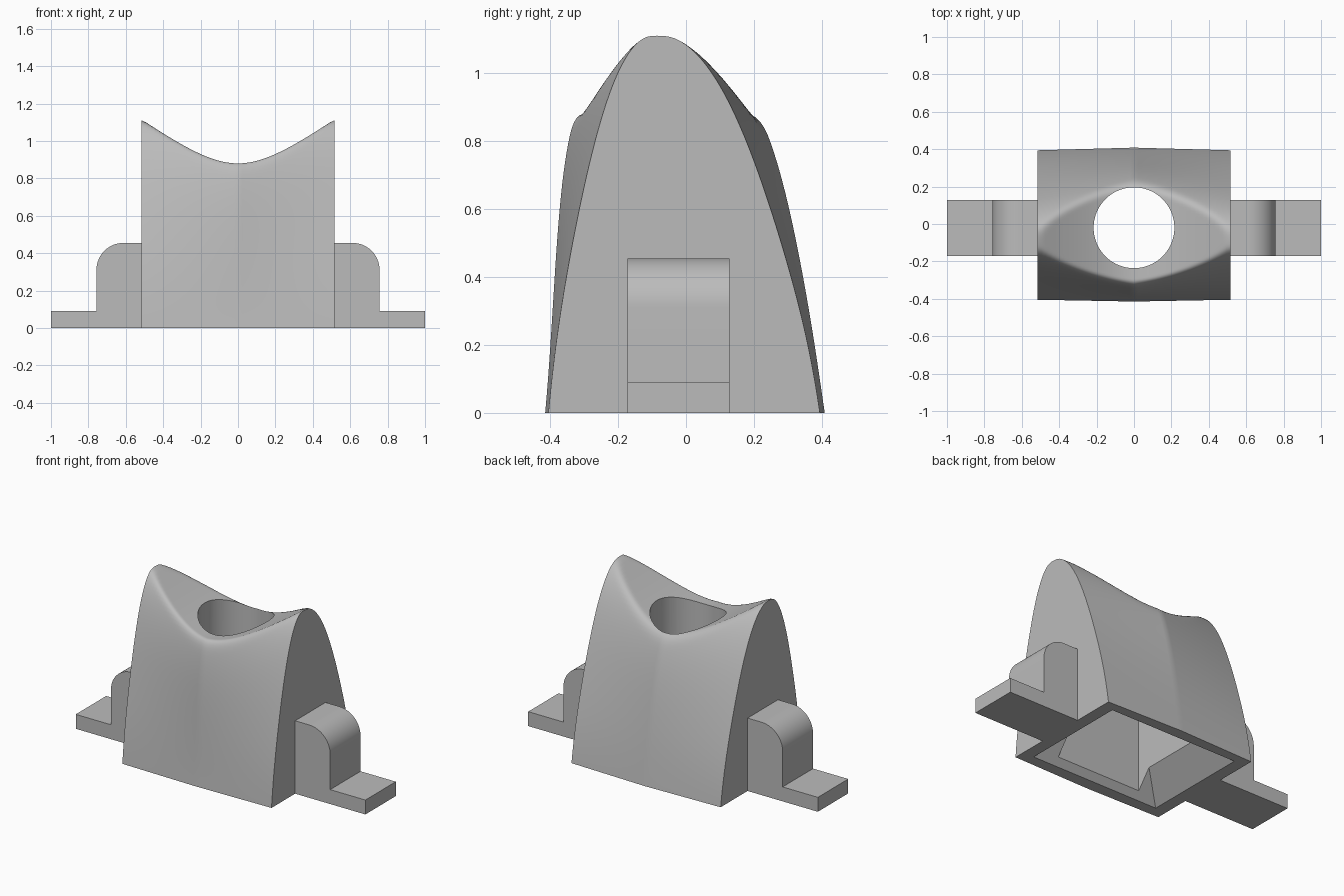
import bpy
import bmesh
import math

if "Cube" in bpy.data.objects:
    bpy.data.objects.remove(bpy.data.objects["Cube"], do_unlink=True)

GREY = (0.5, 0.5, 0.5, 1)
mat = bpy.data.materials.new("matte grey")
mat.use_nodes = True
mat.diffuse_color = GREY
mat.node_tree.nodes["Principled BSDF"].inputs["Base Color"].default_value = GREY

HALF = 0.515     # half length of the body
PEAK_Y = -0.085  # ridge position of the arched ends
PEAK_Z = 1.113


def finish(bm, name):
    bmesh.ops.recalc_face_normals(bm, faces=bm.faces)
    mesh = bpy.data.meshes.new(name)
    bm.to_mesh(mesh)
    bm.free()
    mesh.materials.append(mat)
    obj = bpy.data.objects.new(name, mesh)
    bpy.context.collection.objects.link(obj)
    return obj


def select(obj):
    bpy.ops.object.select_all(action='DESELECT')
    obj.select_set(True)
    bpy.context.view_layer.objects.active = obj


def loft(rings, name):
    """Join equal closed rings into a capped solid."""
    bm = bmesh.new()
    rows = [[bm.verts.new(p) for p in ring] for ring in rings]
    n = len(rows[0])
    for a, b in zip(rows, rows[1:]):
        for i in range(n):
            j = (i + 1) % n
            bm.faces.new((a[i], a[j], b[j], b[i]))
    bm.faces.new(rows[0])
    bm.faces.new(rows[-1])
    return finish(bm, name)


def soft_min(a, b, k):
    h = max(k - abs(a - b), 0) / k
    return min(a, b) - h * h * k / 4


def section(x, steps=56):
    """Arched section, bulging toward the middle, with a soft saddle on top."""
    w = 1 - abs(x) / HALF
    saddle = 0.88 + math.hypot(0.2, 0.75 * x) - 0.2
    ring = []
    for i in range(-steps, steps + 1):
        t = math.sin(abs(i) / steps * math.pi / 2)
        if i < 0:
            side, half, power, bulge = -1, 0.32, 2.25, 0.62
        else:
            side, half, power, bulge = 1, 0.479, 2.1, 0.37
        z = PEAK_Z * (1 - t ** (power + 0.9 * t ** 8))
        y = PEAK_Y + side * half * t * (1 + (0.03 + bulge * z * z) * w)
        ring.append((x, y, max(0, soft_min(z, saddle, 0.015 + 0.06 * w))))
    return ring


# Arched body with saddle top
count = 48
body = loft([section(HALF * (2 * i / count - 1)) for i in range(count + 1)], "body")


def rect(hx, y0, y1, z):
    return [(-hx, y0, z), (hx, y0, z), (hx, y1, z), (-hx, y1, z)]


def flare(z):
    hy = 0.338 - 0.81 * z
    return rect(0.44 - z, -hy, hy, z)


def circle(z, n=96):
    return [(0.216 * math.cos(2 * math.pi * i / n),
             -0.02 + 0.216 * math.sin(2 * math.pi * i / n), z) for i in range(n)]


# Flared mouth, inner chamber and round bore cut out of the body
cutters = [
    loft([flare(-0.1), flare(0.3)], "mouth_cutter"),
    loft([rect(0.29, -0.305, 0.28, -0.2), rect(0.29, -0.305, 0.28, 0.5)], "chamber_cutter"),
    loft([circle(-0.3), circle(1.4)], "bore_cutter"),
]
select(body)
for cutter in cutters:
    cutter.hide_render = True
    mod = body.modifiers.new("cut", 'BOOLEAN')
    mod.operation = 'DIFFERENCE'
    mod.solver = 'EXACT'
    mod.object = cutter
    bpy.ops.object.modifier_apply(modifier=mod.name)
    bpy.data.objects.remove(cutter, do_unlink=True)
bpy.ops.object.shade_smooth_by_angle(angle=math.radians(30))


# Stepped mounting feet with rounded shoulders
def foot(side, name):
    r = 0.145
    profile = [(HALF, 0), (1, 0), (1, 0.09), (0.757, 0.09)]
    for i in range(17):
        a = i / 16 * math.pi / 2
        profile.append((0.757 - r + r * math.cos(a), 0.455 - r + r * math.sin(a)))
    profile.append((HALF, 0.455))
    obj = loft([[(side * x, y, z) for x, z in profile] for y in (-0.172, 0.128)], name)
    select(obj)
    bpy.ops.object.shade_smooth_by_angle(angle=math.radians(30))


foot(1, "left_foot")
foot(-1, "right_foot")
